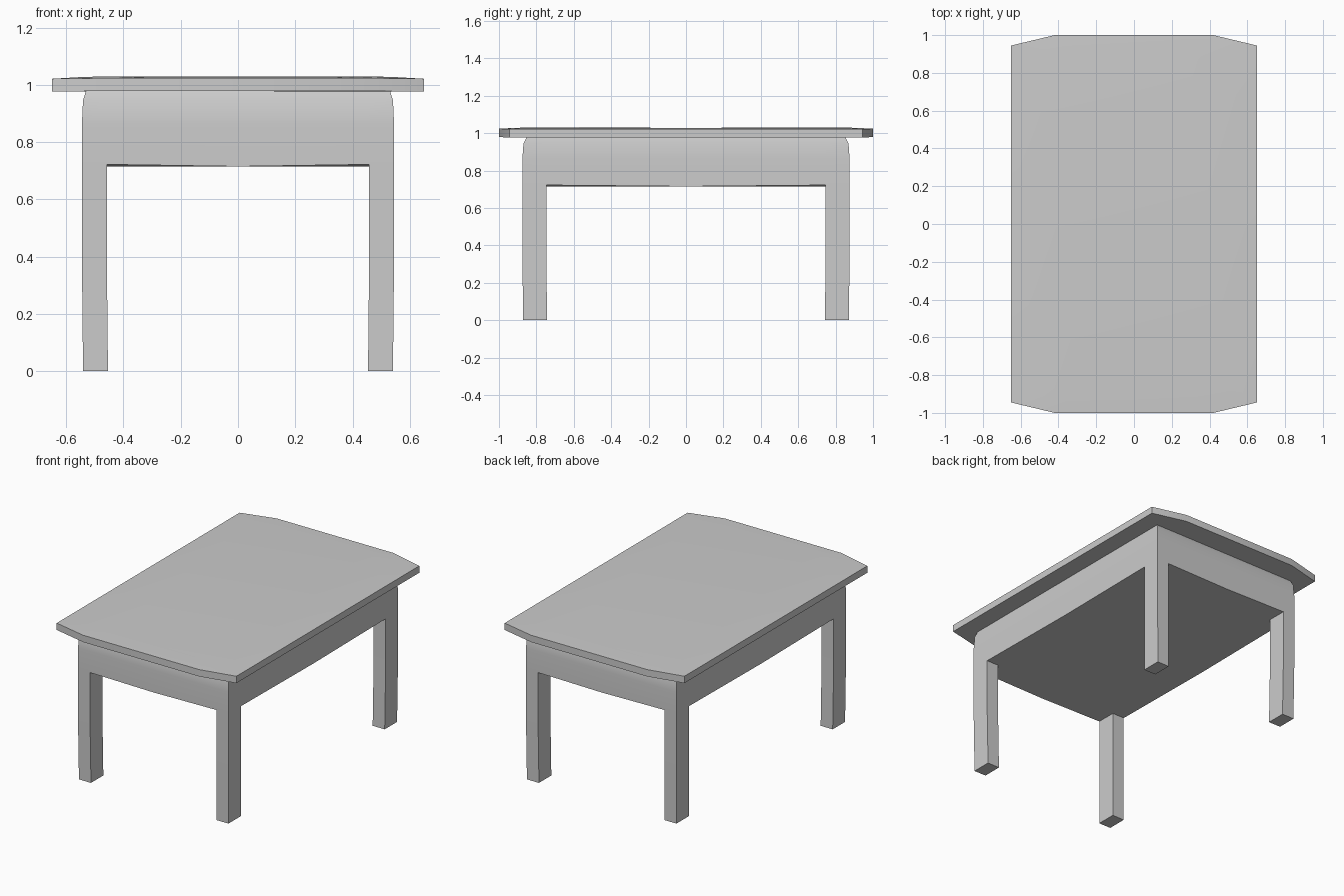
import bpy
import bmesh

if "Cube" in bpy.data.objects:
    bpy.data.objects.remove(bpy.data.objects["Cube"], do_unlink=True)

grey = bpy.data.materials.new("plain_grey")
grey.use_nodes = True
colour = (0.6, 0.6, 0.6, 1)
grey.diffuse_color = colour
grey.node_tree.nodes["Principled BSDF"].inputs["Base Color"].default_value = colour


def finish(bm, name):
    bmesh.ops.recalc_face_normals(bm, faces=bm.faces)
    mesh = bpy.data.meshes.new(name)
    bm.to_mesh(mesh)
    bm.free()
    obj = bpy.data.objects.new(name, mesh)
    bpy.context.collection.objects.link(obj)
    mesh.materials.append(grey)
    bpy.ops.object.select_all(action="DESELECT")
    obj.select_set(True)
    bpy.context.view_layer.objects.active = obj
    bpy.ops.object.shade_smooth_by_angle(angle=0.6)


def outline(bm, corner, end, z_corner, z_end):
    """Eight-sided ring from one corner and one point on the short end."""
    (cx, cy), (ex, ey) = corner, end
    quarter = [(cx, cy, z_corner), (ex, ey, z_end)]
    ring = quarter + [(-x, y, z) for x, y, z in reversed(quarter)]
    ring += [(-x, -y, z) for x, y, z in ring]
    return [bm.verts.new(p) for p in ring]


# Table top: clipped ends and a slightly crowned upper face
bm = bmesh.new()
rim = ((0.65, 0.945), (0.42, 1.0))
rings = [
    outline(bm, *rim, 0.976, 0.979),
    outline(bm, *rim, 1.021, 1.024),
    outline(bm, (0.53, 0.86), (0.3, 0.878), 1.028, 1.029),
]
for low, high in zip(rings, rings[1:]):
    for i in range(8):
        j = (i + 1) % 8
        bm.faces.new((low[i], low[j], high[j], high[i]))
bm.faces.new(rings[0])
bm.faces.new(rings[-1])
finish(bm, "table_top")

# Apron and legs in one mesh, starting from the apron underside
bm = bmesh.new()
bmesh.ops.create_grid(bm, x_segments=4, y_segments=4, size=1)
xs = [-0.545, -0.458, 0, 0.458, 0.545]
ys = [-0.875, -0.747, 0, 0.747, 0.875]
for v in bm.verts:
    i, j = round(v.co.x * 2) + 2, round(v.co.y * 2) + 2
    sag = 0.007 if i == 2 or j == 2 else 0
    v.co = (xs[i], ys[j], 0.722 - sag)

underside = bm.faces[:]
corners = [f for f in underside
           if abs(f.calc_center_median().x) > 0.47
           and abs(f.calc_center_median().y) > 0.75]

# Apron walls curve in gently towards the top
faces = underside
for z, scale, keep in ((0.86, 1, True), (0.945, 0.993, False), (0.98, 0.98, False)):
    result = bmesh.ops.extrude_face_region(bm, geom=faces, use_keep_orig=keep)
    if not keep:
        bmesh.ops.delete(bm, geom=faces, context="FACES_ONLY")
    faces = [g for g in result["geom"] if isinstance(g, bmesh.types.BMFace)]
    for v in {v for f in faces for v in f.verts}:
        v.co.x *= scale
        v.co.y *= scale
        v.co.z = z

# Legs drop from the four corners
for z, shift in ((0.4, 0.0), (0.0, 0.004)):
    result = bmesh.ops.extrude_discrete_faces(bm, faces=corners)
    corners = result["faces"]
    for f in corners:
        for v in f.verts:
            v.co.x -= shift if v.co.x > 0 else -shift
            v.co.y -= shift if v.co.y > 0 else -shift
            v.co.z = z
finish(bm, "apron_and_legs")
